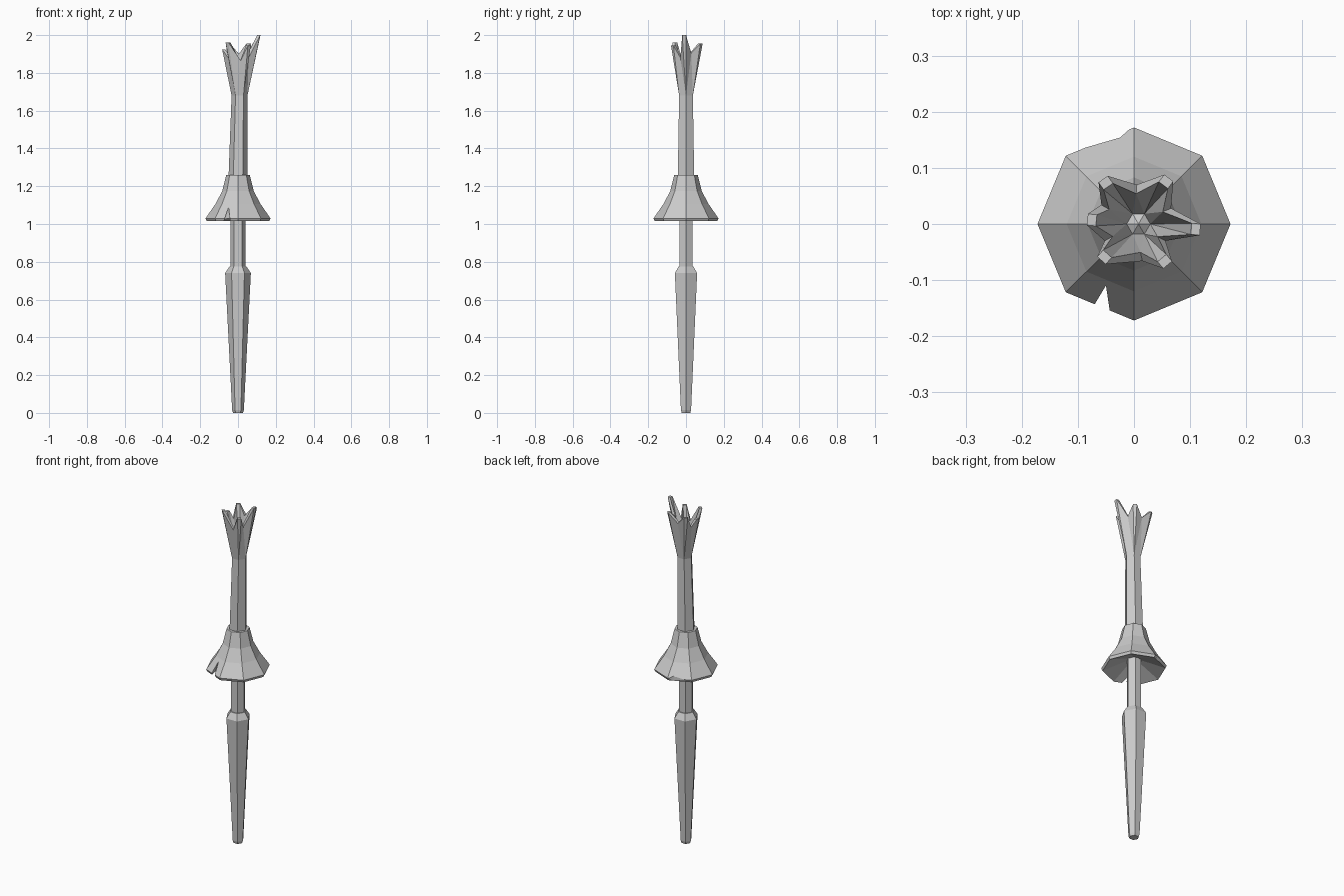
import bpy
import bmesh
from math import cos, sin, pi
from mathutils import Vector

if "Cube" in bpy.data.objects:
    bpy.data.objects.remove(bpy.data.objects["Cube"], do_unlink=True)

GREY = (0.6, 0.6, 0.6, 1)
mat = bpy.data.materials.new("plain grey")
mat.use_nodes = True
mat.diffuse_color = GREY
mat.node_tree.nodes["Principled BSDF"].inputs["Base Color"].default_value = GREY


def finish(name, bm):
    bmesh.ops.recalc_face_normals(bm, faces=bm.faces)
    mesh = bpy.data.meshes.new(name)
    bm.to_mesh(mesh)
    bm.free()
    mesh.materials.append(mat)
    obj = bpy.data.objects.new(name, mesh)
    bpy.context.collection.objects.link(obj)
    return obj


def ring(bm, sides, radius, z, cx=0):
    return [bm.verts.new((cx + radius * cos(2 * pi * i / sides),
                          radius * sin(2 * pi * i / sides), z)) for i in range(sides)]


def bridge(bm, a, b):
    n = len(a)
    for i in range(n):
        j = (i + 1) % n
        bm.faces.new((a[i], a[j], b[j], b[i]))


def turned(name, sides, profile):
    """Faceted solid from (radius, z) pairs, capped at both ends."""
    bm = bmesh.new()
    rings = [ring(bm, sides, r, z) for r, z in profile]
    for a, b in zip(rings, rings[1:]):
        bridge(bm, a, b)
    bm.faces.new(rings[0])
    bm.faces.new(rings[-1])
    return finish(name, bm)


def prism(name, outline, offset):
    bm = bmesh.new()
    a = [bm.verts.new(p) for p in outline]
    b = [bm.verts.new(Vector(p) + Vector(offset)) for p in outline]
    bridge(bm, a, b)
    bm.faces.new(a)
    bm.faces.new(b)
    obj = finish(name, bm)
    obj.hide_render = True
    obj.hide_set(True)
    return obj


# Handle and grip
turned("handle", 6, [(0.026, 0), (0.031, 0.015), (0.068, 0.74), (0.045, 0.775)])
turned("grip", 6, [(0.04, 0.77), (0.04, 1.09)])

# Flared hand guard with a hollow underside, a notch and a chipped rim
guard = turned("hand_guard", 8, [(0.035, 1.07), (0.165, 1.015), (0.172, 1.03),
                                 (0.12, 1.105), (0.083, 1.175), (0.062, 1.26)])
cutters = [
    prism("notch_cutter", [(-0.08, -0.2, 1), (-0.04, -0.2, 1), (-0.05, -0.2, 1.09)],
          (0, 0.09, 0)),
    prism("chip_cutter", [(0, 0.176, 0.99), (-0.025, 0.154, 0.99),
                          (-0.125, 0.125, 0.99), (-0.1, 0.25, 0.99)], (0, 0, 0.2)),
]
for cutter in cutters:
    mod = guard.modifiers.new(cutter.name, "BOOLEAN")
    mod.operation = "DIFFERENCE"
    mod.solver = "EXACT"
    mod.object = cutter

# Broken shaft: hexagonal tube whose corners splay into splinters
tips = [(0.118, -0.01, 2.0), (0.062, 0.082, 1.955), (-0.055, 0.08, 1.95),
        (-0.083, 0.008, 1.925), (-0.058, -0.065, 1.96), (0.06, -0.073, 1.945)]
valleys = [(0.066, 0.028, 1.905), (0.005, 0.07, 1.9), (-0.058, 0.034, 1.88),
           (-0.052, -0.03, 1.88), (0.015, -0.066, 1.865), (0.056, -0.03, 1.88)]
bm = bmesh.new()
foot = ring(bm, 6, 0.05, 1.25)
neck = ring(bm, 6, 0.042, 1.68, 0.008)
floor = ring(bm, 6, 0.021, 1.72, 0.008)
bm.faces.new(foot)
bridge(bm, foot, neck)


def splinter_rim(inset):
    """Per corner: tip start, tip end, following valley."""
    rim = []
    for tip, valley in zip(tips, valleys):
        t, v = Vector(tip), Vector(valley)
        out = Vector((t.x, t.y, 0)).normalized()
        side = Vector((-out.y, out.x, 0)) * 0.01
        t = t - out * inset
        v = v - Vector((v.x, v.y, 0)).normalized() * inset
        rim.append([bm.verts.new(p) for p in (t - side, t + side, v)])
    return rim


def wall(base, rim):
    for i in range(6):
        j = (i + 1) % 6
        start, end, valley = rim[i]
        bm.faces.new((base[i], start, end))
        bm.faces.new((base[i], end, valley))
        bm.faces.new((base[i], valley, base[j]))
        bm.faces.new((base[j], valley, rim[j][0]))


outer, inner = splinter_rim(0), splinter_rim(0.016)
wall(neck, outer)
wall(floor, inner)
bridge(bm, sum(outer, []), sum(inner, []))
peak = bm.verts.new((0.008, 0, 1.735))
for i in range(6):
    bm.faces.new((floor[i], floor[(i + 1) % 6], peak))
finish("broken_shaft", bm)
